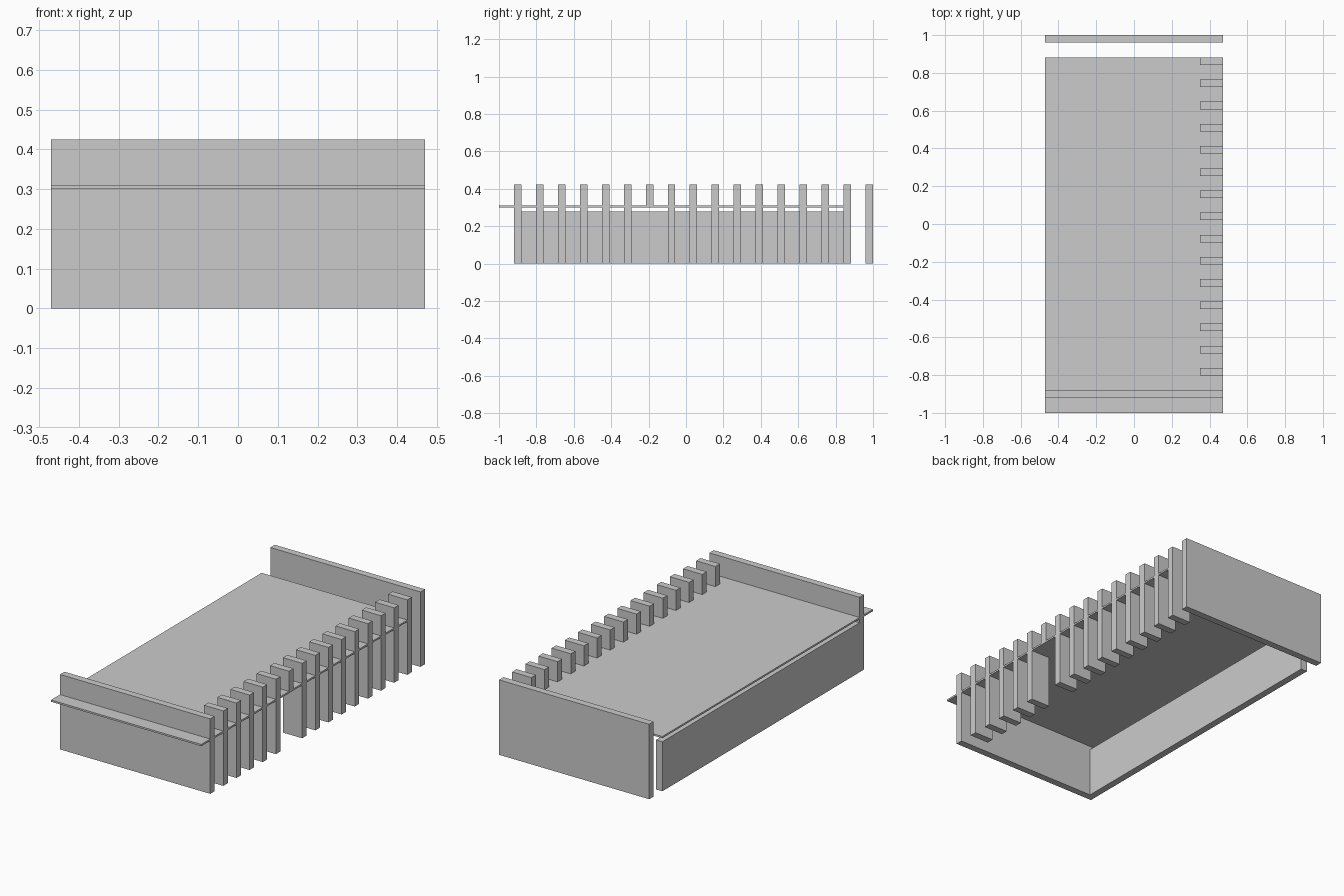
import bpy

if "Cube" in bpy.data.objects:
    bpy.data.objects.remove(bpy.data.objects["Cube"])

HALF_W = 0.47      # half width in x
TOP = 0.424        # height of walls and fins
T = 0.04           # thickness of walls and fins
PITCH = 0.1175     # spacing of the fins along y
Y0 = -0.90         # centre of the front wall


def box(name, x, y, z):
    """Box from (min, max) ranges on each axis."""
    bpy.ops.mesh.primitive_cube_add(
        size=1, location=[(a + b) / 2 for a, b in (x, y, z)])
    ob = bpy.context.object
    ob.name = name
    ob.scale = [b - a for a, b in (x, y, z)]
    bpy.ops.object.transform_apply(location=False, rotation=False, scale=True)
    return ob


def slot(i):
    """y range of the i-th evenly spaced upright."""
    y = Y0 + i * PITCH
    return (y - T / 2, y + T / 2)


full = (-HALF_W, HALF_W)
wall_end = slot(15)[1]

# End walls
box("front_wall", full, slot(0), (0, TOP))
box("back_wall", full, (0.96, 1.0), (0, TOP))

# Low side wall, just below the slab
box("left_side_wall", (-HALF_W, -HALF_W + T), (slot(0)[1], wall_end), (0, 0.28))

# Thin slab, overhanging the front wall
box("slab", full, (-1.0, wall_end), (0.30, 0.31))

# Row of fins on the right; one stands on the slab to leave an opening below
for i in range(1, 16):
    bottom = 0.31 if i == 6 else 0
    box(f"fin_{i:02d}", (0.35, HALF_W), slot(i), (bottom, TOP))
